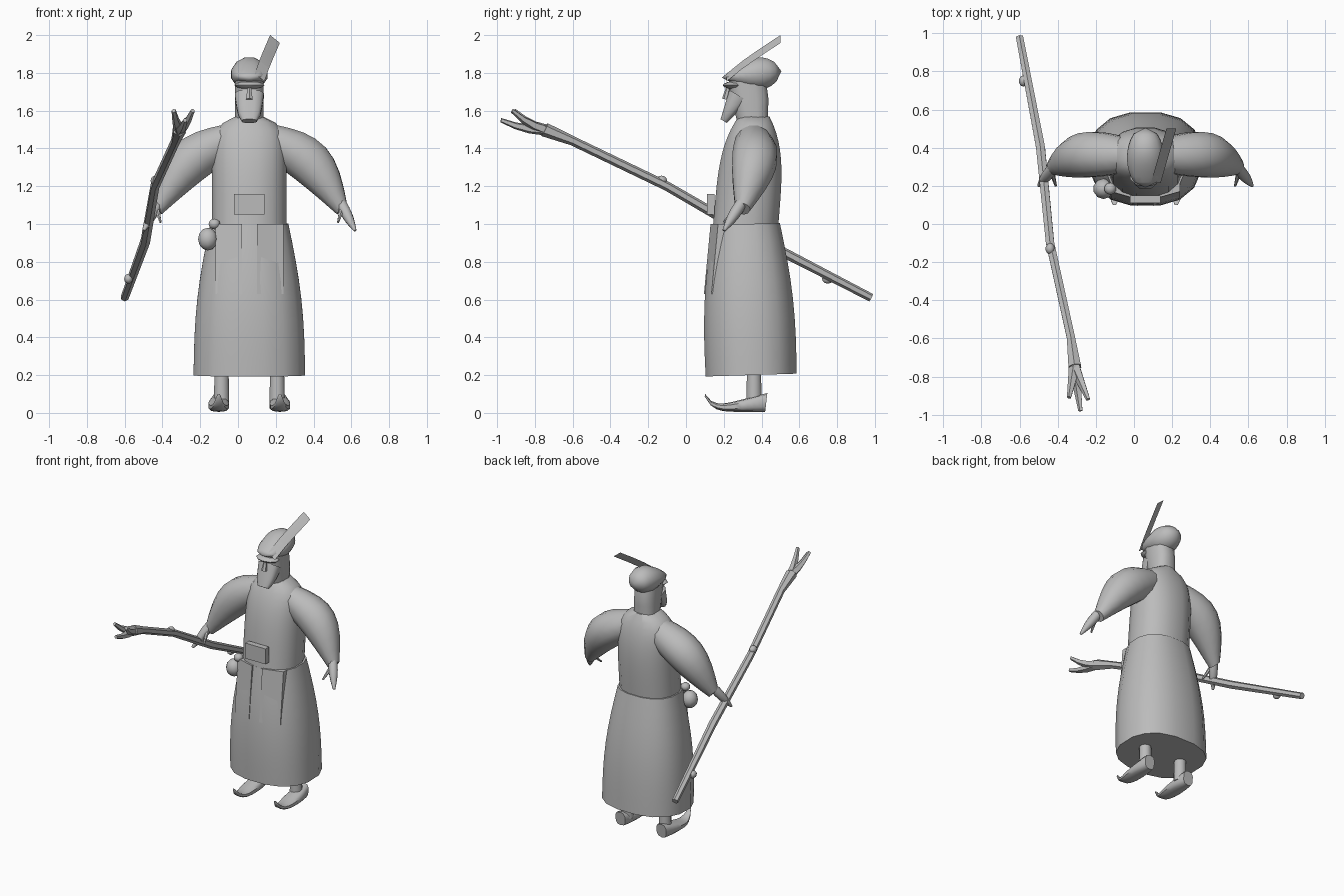
import bpy, bmesh, math
from mathutils import Vector

default_cube = bpy.data.objects.get("Cube")
if default_cube:
    bpy.data.objects.remove(default_cube)

MIDDLE = .06  # the figure's own centre line

grey = bpy.data.materials.new("plain_grey")
grey.use_nodes = True
grey.diffuse_color = (.5, .5, .5, 1)
grey.node_tree.nodes["Principled BSDF"].inputs["Base Color"].default_value = grey.diffuse_color


def mix(start, end, t):
    return start + (end - start) * t


def swell(t):
    """Rises from nothing to one and falls back again."""
    return max(math.sin(math.pi * t), 0)


def finish(name, bm, angle):
    bmesh.ops.remove_doubles(bm, verts=bm.verts, dist=.0005)
    bmesh.ops.recalc_face_normals(bm, faces=bm.faces)
    mesh = bpy.data.meshes.new(name)
    bm.to_mesh(mesh)
    bm.free()
    mesh.materials.append(grey)
    part = bpy.data.objects.new(name, mesh)
    bpy.context.collection.objects.link(part)
    bpy.ops.object.select_all(action='DESELECT')
    part.select_set(True)
    bpy.context.view_layer.objects.active = part
    bpy.ops.object.shade_smooth_by_angle(angle=math.radians(angle))
    return part


def skin(name, outlines, angle=50):
    """Join matching closed outlines with faces and cap both ends."""
    bm = bmesh.new()
    loops = [[bm.verts.new(point) for point in outline] for outline in outlines]
    for lower, upper in zip(loops, loops[1:]):
        for k in range(len(lower)):
            bm.faces.new((lower[k - 1], lower[k], upper[k], upper[k - 1]))
    bm.faces.new(loops[0])
    bm.faces.new(loops[-1])
    return finish(name, bm, angle)


def loft(name, rings, sides=12, power=2, angle=50):
    """Skin rounded sections, each given as (centre, half width, half height)."""
    centres = [Vector(centre) for centre, width, height in rings]
    along = (centres[-1] - centres[0]).normalized()
    guide = Vector((0, 1, 0)) if abs(along.z) > .6 else Vector((0, 0, 1))
    across = guide.cross(along).normalized()
    over = along.cross(across)

    def rounded(value):
        return math.copysign(abs(value) ** (2 / power), value)

    outlines = []
    for centre, (_, width, height) in zip(centres, rings):
        turns = [math.tau * (k + .5) / sides for k in range(sides)]
        outlines.append([centre + across * width * rounded(math.cos(turn))
                         + over * height * rounded(math.sin(turn)) for turn in turns])
    return skin(name, outlines, angle)


def sweep(name, section, steps=8, **style):
    """Loft a section rule evaluated evenly from start to end."""
    return loft(name, [section(step / steps) for step in range(steps + 1)], **style)


def taper(name, start, end, thick, thin, bulge=0, bow=(0, 0, 0), **style):
    """Limb that narrows from start to end, optionally swollen and bowed."""
    def section(t):
        radius = mix(thick, thin, t) + bulge * swell(t)
        return Vector(start).lerp(Vector(end), t) + Vector(bow) * swell(t), radius, radius
    return sweep(name, section, **style)


def ball(name, centre, width, depth, height):
    def section(t):
        ring = swell(t)
        rise = -math.cos(math.pi * t) * height
        return Vector(centre) + Vector((0, 0, rise)), width * ring, depth * ring
    return sweep(name, section, steps=6, sides=10)


def board(name, outline, thickness):
    """Flat panel whose front outline is carried straight back."""
    return skin(name, [outline, [(x, y + thickness, z) for x, y, z in outline]], angle=30)


# Long robe: flared skirt and chest rounding into the collar
sweep("robe_skirt", lambda t: (
    (MIDDLE, mix(.345, .32, t), mix(.2, 1, t)),
    mix(.3, .21, t) + .025 * swell(t),
    mix(.245, .18, t) + .025 * swell(t)), sides=16, power=2.4)
sweep("robe_torso", lambda t: (
    (MIDDLE, mix(.315, .365, t), mix(.98, 1.575, t)),
    .2 * (1 - .7 * t ** 12),
    .175 * (1 - .55 * t ** 4)), steps=14, sides=16, power=2.3)

# Head, square beard, nose and brow
sweep("head", lambda t: (
    (MIDDLE, mix(.36, .32, t), mix(1.5, 1.8, t)), .077, mix(.075, .1, min(2 * t, 1))), power=2.6)
sweep("beard", lambda t: (
    (MIDDLE, mix(.2, .28, t), mix(1.545, 1.68, t)),
    mix(.04, .079, t ** .5), mix(.02, .06, t)), steps=4, power=3)
taper("nose", (MIDDLE, .21, 1.66), (MIDDLE, .225, 1.73), .02, .01, sides=6, steps=2)
ball("brow", (MIDDLE, .25, 1.735), .084, .055, .02)

# Soft cap, low over the forehead and full at the back
sweep("cap", lambda t: (
    (MIDDLE, mix(.19, .505, t), mix(1.775, 1.81, t)),
    .1 * swell(t) ** .4,
    .088 * swell(t ** 1.5) ** .6), steps=10)

# Feather sweeping up and back from the cap
feather_edge = [Vector((mix(.09, .17, t), mix(.22, .5, t), mix(1.8, 2, t ** .9)))
                for t in (0, .3, .6, 1)]
quill, tilt = Vector((0, .005, .005)), Vector((.05, 0, -.04))
skin("cap_feather", [(p, p + tilt, p + tilt - quill, p - quill) for p in feather_edge])

# Sleeves, hands, legs, curled shoes and apron panels on both sides
for side, label in ((1, "left_"), (-1, "right_")):
    def at(x, y, z):
        return MIDDLE + side * (x - MIDDLE), y, z

    taper(label + "sleeve", at(.14, .36, 1.46), at(.55, .3, 1.08), .09, .04,
          bulge=.055, bow=(side * .04, .03, .05))
    taper(label + "hand", at(.54, .3, 1.12), at(.62, .2, .965), .03, .008, bulge=.01, sides=8)
    taper(label + "thumb", at(.55, .27, 1.08), at(.53, .2, 1.01), .015, .006, sides=6, steps=3)
    taper(label + "leg", at(.207, .36, .05), at(.207, .36, .25), .042, .038, steps=2)

    def shoe_section(t):
        sole = .005 + .08 * (1 - t) ** 8
        thickness = mix(.015, .1, t)
        return at(.222, mix(.1, .425, t), sole + thickness / 2), \
            .056 * swell(mix(.02, .8, t)) ** .7, thickness / 2
    sweep(label + "shoe", shoe_section, steps=10, sides=10, power=2.8)

    hem, waist = .63, 1
    board(label + "apron_panel", [
        at(.1, .095, hem), at(.24, .135, hem), at(.24, .17, waist), at(.1, .13, waist)], .05)

# Belt plate
left, right, low, high, front = .14, -.02, 1.05, 1.16, .11
board("belt_plate", [(right, front, low), (left, front, low),
                     (left, front, high), (right, front, high)], .04)

# Hip pouch with a tied neck
ball("hip_pouch", (-.16, .185, .92), .054, .054, .06)
ball("pouch_knot", (-.125, .185, 1), .032, .032, .028)

# Crooked walking staff with a three-pronged head and two knots
fork = Vector((-.31, -.75, 1.5))
staff_path = [(-.6, .98, .61), (-.49, .4, .91), (-.44, -.1, 1.2), (-.33, -.6, 1.44), fork]
staff_radii = (.022, .027, .025, .025, .038)
loft("staff", [(point, radius, radius) for point, radius in zip(staff_path, staff_radii)],
     sides=6, angle=30)
for label, reach in (("right", (-.03, -.16, .1)), ("left", (.07, -.17, .1)), ("middle", (.03, -.23, .05))):
    taper("staff_prong_" + label, fork, fork + Vector(reach), .032, .012,
          bow=(0, 0, -.015), sides=5, steps=3, angle=30)
for label, spot in (("rear", (-.58, .75, .71)), ("front", (-.44, -.13, 1.23))):
    ball("staff_knot_" + label, spot, .024, .03, .026)
